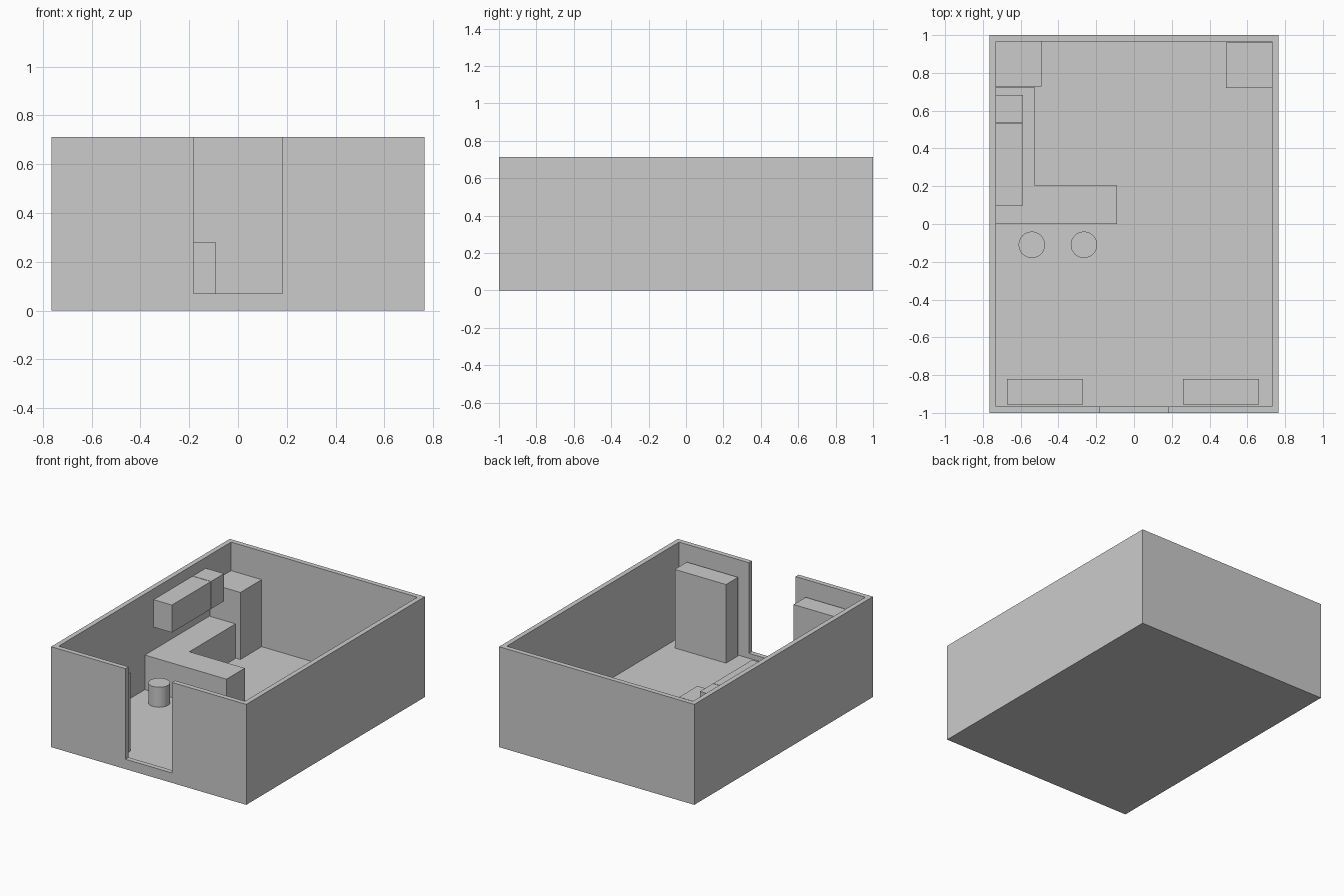
import bpy, bmesh
from mathutils import Matrix, Vector

if "Cube" in bpy.data.objects:
    bpy.data.objects.remove(bpy.data.objects["Cube"])

FLOOR = 0.035          # top of the floor slab
WALL_X, WALL_Y = 0.73, 0.965   # inner wall faces


def finish(name, bm):
    mesh = bpy.data.meshes.new(name)
    bmesh.ops.recalc_face_normals(bm, faces=bm.faces[:])
    bm.to_mesh(mesh)
    bm.free()
    obj = bpy.data.objects.new(name, mesh)
    bpy.context.collection.objects.link(obj)
    return obj


def box(name, x, y, z):
    """Box from (min, max) ranges on each axis."""
    size = [b - a for a, b in (x, y, z)]
    mid = [(a + b) / 2 for a, b in (x, y, z)]
    bm = bmesh.new()
    bmesh.ops.create_cube(bm, size=1, matrix=Matrix.LocRotScale(Vector(mid), None, Vector(size)))
    return finish(name, bm)


def prism(name, outline, z0, z1):
    """Extrude a plan outline upwards."""
    bm = bmesh.new()
    face = bm.faces.new([bm.verts.new((x, y, z0)) for x, y in outline])
    res = bmesh.ops.extrude_face_region(bm, geom=[face])
    top = [v for v in res["geom"] if isinstance(v, bmesh.types.BMVert)]
    bmesh.ops.translate(bm, verts=top, vec=(0, 0, z1 - z0))
    if not face.is_valid or len(bm.faces) < len(outline) + 2:
        bm.faces.new([v for v in bm.verts if v not in top])
    return finish(name, bm)


def cut(target, cutter):
    mod = target.modifiers.new("cut", "BOOLEAN")
    mod.operation, mod.solver, mod.object = "DIFFERENCE", "EXACT", cutter
    bpy.context.view_layer.objects.active = target
    bpy.ops.object.modifier_apply(modifier=mod.name)
    bpy.data.objects.remove(cutter)


# Room shell: open-topped, with a doorway above a raised sill
room = box("room_shell", (-0.765, 0.765), (-1, 1), (0, 0.712))
cut(room, box("cavity", (-WALL_X, WALL_X), (-WALL_Y, WALL_Y), (FLOOR, 1)))
cut(room, box("doorway", (-0.183, 0.183), (-1.1, -0.9), (0.07, 1)))

# L-shaped counter
prism("counter", [(-WALL_X, 0), (-0.09, 0), (-0.09, 0.205), (-0.525, 0.205),
                  (-0.525, 0.722), (-WALL_X, 0.722)], FLOOR, 0.28)

# Tall corner unit and low corner table
box("refrigerator", (-WALL_X, -0.49), (0.727, WALL_Y), (FLOOR, 0.51))
box("corner_table", (0.487, WALL_X), (0.72, 0.96), (FLOOR, 0.275))

# Wall cabinets, the last one set slightly apart
for i in range(4):
    y = 0.098 + 0.145 * i + (0.004 if i == 3 else 0)
    box(f"wall_cabinet_{i + 1}", (-WALL_X, -0.587), (y, y + 0.145), (0.44, 0.635))

# Tall shelves either side of the door
for side, x0 in (("left", -0.672), ("right", 0.26)):
    box(f"shelf_{side}", (x0, x0 + 0.402), (-0.955, -0.82), (FLOOR, 0.592))

# Round stools in front of the counter
for side, x in (("left", -0.541), ("right", -0.265)):
    bm = bmesh.new()
    bmesh.ops.create_cone(bm, cap_ends=True, segments=32, radius1=0.07, radius2=0.07,
                          depth=0.142, matrix=Matrix.Translation((x, -0.11, FLOOR + 0.071)))
    stool = finish(f"stool_{side}", bm)
    bpy.ops.object.select_all(action="DESELECT")
    stool.select_set(True)
    bpy.context.view_layer.objects.active = stool
    bpy.ops.object.shade_smooth_by_angle()
